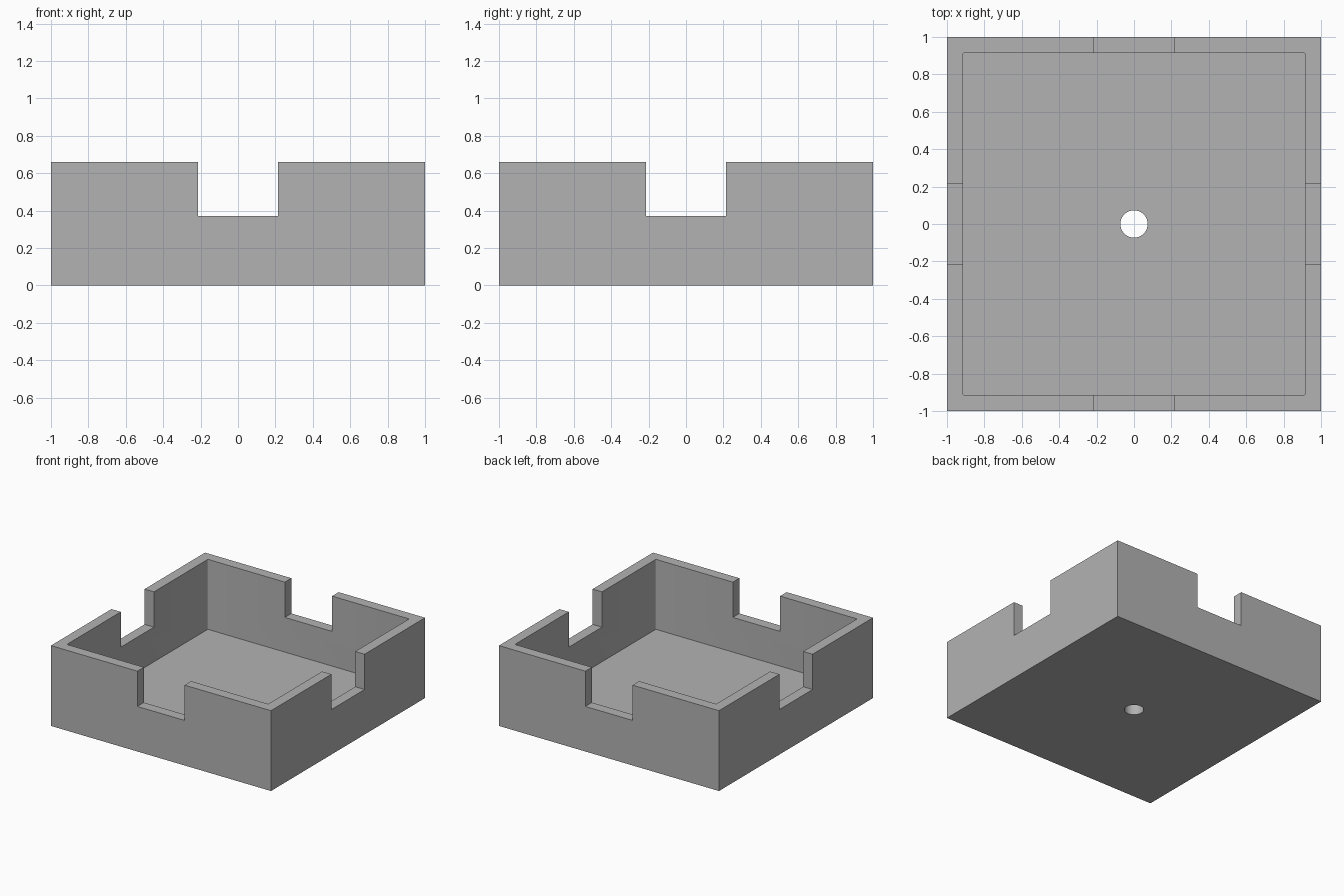
import bpy
import bmesh
from mathutils import Matrix, Vector

default = bpy.data.objects.get("Cube")
if default:
    bpy.data.objects.remove(default, do_unlink=True)

HEIGHT = 0.66      # tray height
WALL = 0.085       # wall and floor thickness
NOTCH = 0.43       # notch width
NOTCH_Z = 0.37     # notch sill height
HOLE_R = 0.073     # drain hole radius

gray = bpy.data.materials.new("matte gray")
gray.use_nodes = True
color = (0.45, 0.45, 0.45, 1)
gray.diffuse_color = color
gray.node_tree.nodes["Principled BSDF"].inputs["Base Color"].default_value = color


def add_object(name, bm):
    mesh = bpy.data.meshes.new(name)
    bm.to_mesh(mesh)
    bm.free()
    mesh.materials.append(gray)
    obj = bpy.data.objects.new(name, mesh)
    bpy.context.collection.objects.link(obj)
    return obj


def box(name, sx, sy, z0, z1, round_corners=0):
    bm = bmesh.new()
    bmesh.ops.create_cube(bm, size=1)
    bmesh.ops.scale(bm, vec=Vector((sx, sy, z1 - z0)), verts=bm.verts)
    bmesh.ops.translate(bm, vec=Vector((0, 0, (z0 + z1) / 2)), verts=bm.verts)
    if round_corners:
        upright = [e for e in bm.edges
                   if abs(e.verts[0].co.z - e.verts[1].co.z) > 0.1]
        bmesh.ops.bevel(bm, geom=upright, offset=round_corners, segments=3,
                        profile=0.5, affect='EDGES')
    return add_object(name, bm)


def cylinder(name, radius, depth):
    bm = bmesh.new()
    bmesh.ops.create_cone(bm, cap_ends=True, segments=48, radius1=radius,
                          radius2=radius, depth=depth, matrix=Matrix())
    return add_object(name, bm)


# Solid block, then the cavity, the notches in all four walls and the hole
tray = box("square_tray", 2, 2, 0, HEIGHT)
cutters = [
    box("cavity_cutter", 2 - 2 * WALL, 2 - 2 * WALL, WALL, 1, 0.008),
    box("front_back_notch_cutter", NOTCH, 3, NOTCH_Z, 1.1),
    box("side_notch_cutter", 3, NOTCH, NOTCH_Z, 1.2),
    cylinder("drain_hole_cutter", HOLE_R, 0.5),
]

bpy.ops.object.select_all(action='DESELECT')
bpy.context.view_layer.objects.active = tray
tray.select_set(True)
for cutter in cutters:
    cutter.hide_render = True
    mod = tray.modifiers.new(cutter.name, 'BOOLEAN')
    mod.operation = 'DIFFERENCE'
    mod.solver = 'EXACT'
    mod.object = cutter
    bpy.ops.object.modifier_apply(modifier=mod.name)
    bpy.data.objects.remove(cutter, do_unlink=True)

# Smooth the hole wall while keeping every box edge crisp
bpy.ops.object.shade_smooth_by_angle()
